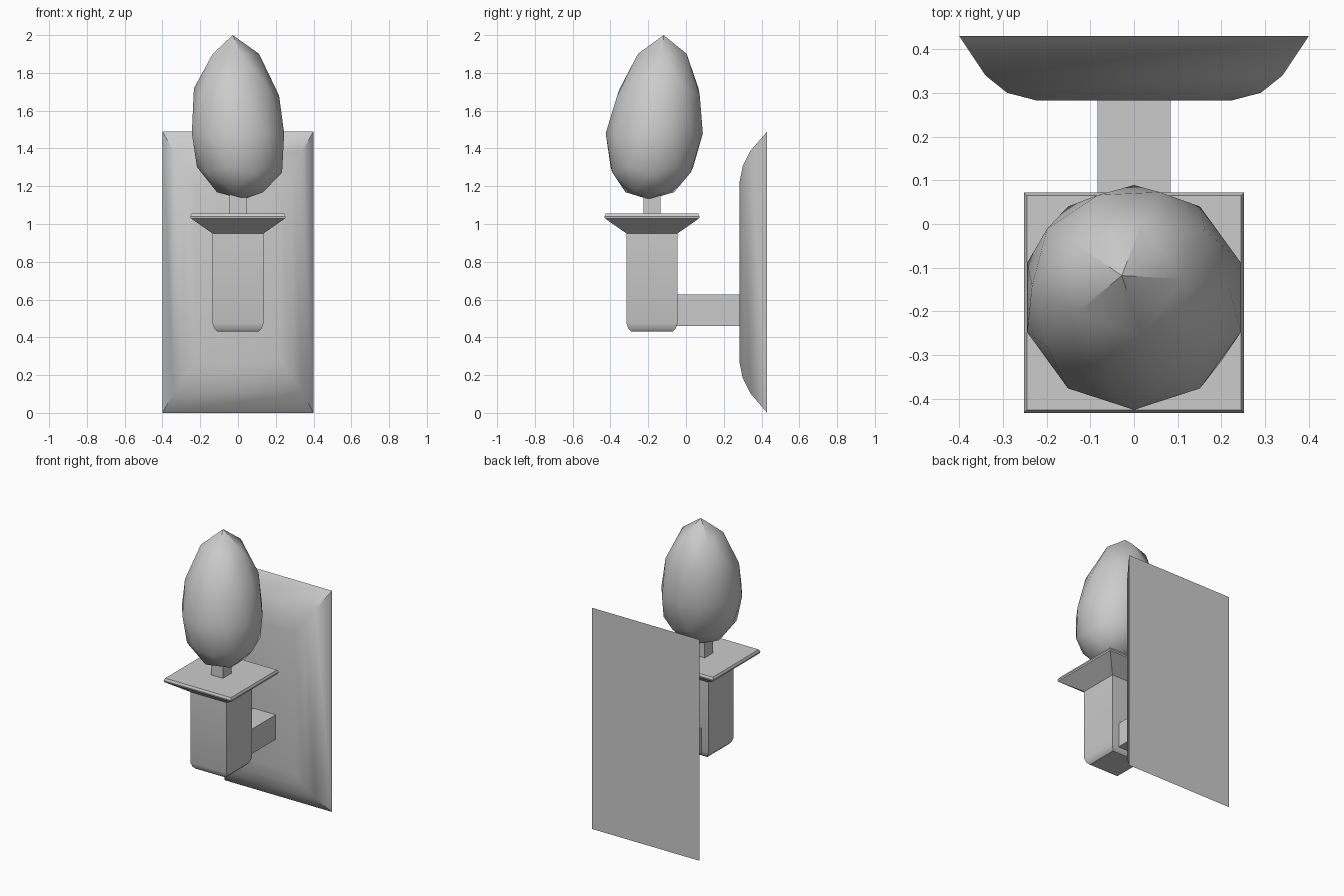
import bpy, bmesh, math
from mathutils import Vector

cube = bpy.data.objects.get("Cube")
if cube:
    bpy.data.objects.remove(cube, do_unlink=True)

GREY = (0.6, 0.6, 0.6, 1.0)
metal = bpy.data.materials.new("plain_grey")
metal.use_nodes = True
metal.diffuse_color = GREY
metal.node_tree.nodes["Principled BSDF"].inputs["Base Color"].default_value = GREY

LAMP_Y = -0.18


def finish(bm, name, angle):
    """Turn a bmesh into a shaded object."""
    bmesh.ops.recalc_face_normals(bm, faces=bm.faces)
    mesh = bpy.data.meshes.new(name)
    bm.to_mesh(mesh)
    bm.free()
    mesh.materials.append(metal)
    obj = bpy.data.objects.new(name, mesh)
    bpy.context.collection.objects.link(obj)
    bpy.ops.object.select_all(action='DESELECT')
    obj.select_set(True)
    bpy.context.view_layer.objects.active = obj
    bpy.ops.object.shade_smooth_by_angle(angle=math.radians(angle))
    return obj


def loft(name, rings, place, angle=30):
    """Join rectangles (half width, half depth, height) and cap both ends."""
    bm = bmesh.new()
    loops = []
    for a, b, h in rings:
        corners = ((-a, -b), (a, -b), (a, b), (-a, b))
        loops.append([bm.verts.new(place(u, v, h)) for u, v in corners])
    for low, high in zip(loops, loops[1:]):
        for i in range(4):
            j = (i + 1) % 4
            bm.faces.new((low[i], low[j], high[j], high[i]))
    bm.faces.new(loops[0])
    bm.faces.new(loops[-1])
    return finish(bm, name, angle)


def upright(u, v, h):
    return Vector((u, LAMP_Y + v, h))


def square(profile):
    return [(r, r, h) for r, h in profile]


# Wall plate, stepping in towards the front
PLATE_MID = 0.745
loft("wall_plate",
     [(0.40, 0.745, 0.43), (0.34, 0.64, 0.34), (0.29, 0.56, 0.30), (0.225, 0.475, 0.283)],
     lambda u, v, h: Vector((u, h, PLATE_MID + v)), 50)

# Arm from the plate to the lamp body
loft("arm", [(0.083, 0.083, -0.05), (0.083, 0.083, 0.285)],
     lambda u, v, h: Vector((u, h, 0.543 + v)))

# Lamp body with a rounded foot
loft("lamp_body", square([(0.11, 0.43), (0.125, 0.445), (0.135, 0.475), (0.135, 0.95)]), upright, 40)

# Flared square dish
loft("dish", square([(0.135, 0.95), (0.25, 1.03), (0.252, 1.04), (0.245, 1.055)]), upright)

# Stem below the bulb
loft("stem", square([(0.045, 1.05), (0.045, 1.16)]), upright)

# Faceted egg-shaped bulb, leaning slightly
bm = bmesh.new()
bmesh.ops.create_icosphere(bm, subdivisions=2, radius=1)
for vert in bm.verts:
    x, y, z = vert.co
    if z > 0:
        rise, lean = 0.43 + 0.09 * z * z, 0.05
    else:
        rise, lean = 0.41 - 0.06 * z * z, 0.028
    vert.co = (0.257 * x - 0.028 * z, 0.257 * y - 0.168 + lean * z, 1.48 + rise * z)
finish(bm, "bulb", 35)
